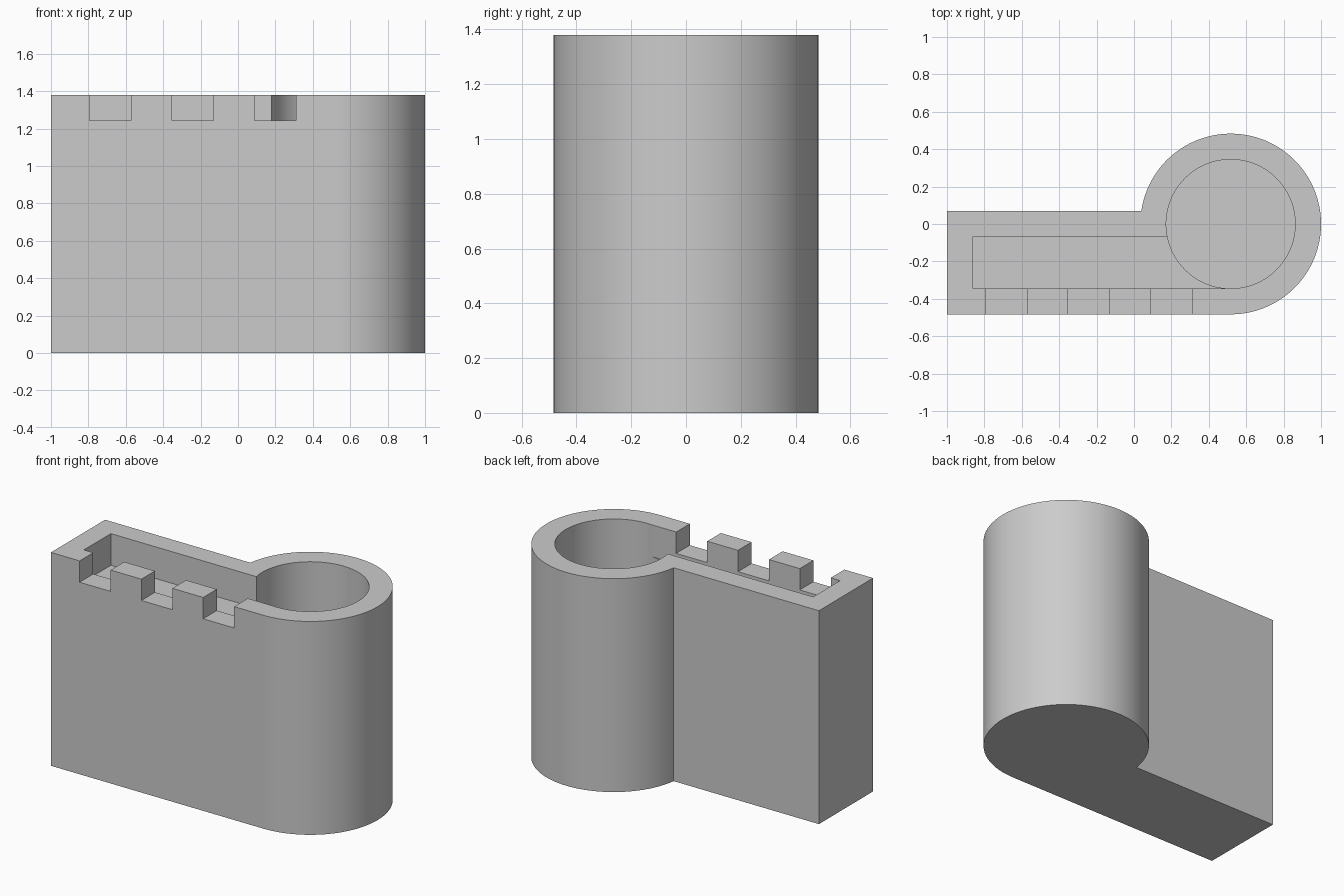
import bpy, bmesh, math

cube = bpy.data.objects.get("Cube")
if cube:
    bpy.data.objects.remove(cube, do_unlink=True)

HEIGHT = 1.38
WALL = 0.138
RADIUS = 0.483
CX = 1 - RADIUS          # axis of the round end
BACK = 0.07              # back face of the straight arm
TRAY_FLOOR = 1.175
NOTCH_FLOOR = HEIGHT - WALL
TOP = HEIGHT + 0.1       # cutters reach above the rim

grey = bpy.data.materials.new("light_grey")
grey.use_nodes = True
grey.diffuse_color = (0.6, 0.6, 0.6, 1)
grey.node_tree.nodes["Principled BSDF"].inputs["Base Color"].default_value = (0.6, 0.6, 0.6, 1)


def arc(radius, start, end, steps):
    """Points along an arc around the axis of the round end."""
    return [(CX + radius * math.cos(start + (end - start) * i / steps),
             radius * math.sin(start + (end - start) * i / steps))
            for i in range(steps + 1)]


def prism(name, outline, z0, z1):
    """Closed upright solid over a counter-clockwise outline."""
    bm = bmesh.new()
    base = bm.faces.new([bm.verts.new((x, y, z0)) for x, y in outline])
    lid = bmesh.ops.extrude_face_region(bm, geom=[base])["geom"]
    bmesh.ops.translate(bm, vec=(0, 0, z1 - z0),
                        verts=[v for v in lid if isinstance(v, bmesh.types.BMVert)])
    bmesh.ops.recalc_face_normals(bm, faces=bm.faces[:])
    mesh = bpy.data.meshes.new(name)
    bm.to_mesh(mesh)
    bm.free()
    mesh.materials.append(grey)
    obj = bpy.data.objects.new(name, mesh)
    bpy.context.collection.objects.link(obj)
    return obj


def rect(x0, x1, y0, y1):
    return [(x0, y0), (x1, y0), (x1, y1), (x0, y1)]


# Outer body: straight arm flowing into the round end
meet = math.pi - math.asin(BACK / RADIUS)
body = prism("holder_body",
             [(-1, BACK), (-1, -RADIUS)] + arc(RADIUS, -math.pi / 2, meet, 120),
             0, HEIGHT)

# Deep round well, shallow tray in the arm, three notches in the front wall
inner = RADIUS - WALL
cutters = [
    prism("well_cutter", arc(inner, 0, 2 * math.pi, 128)[:-1], WALL, TOP),
    prism("tray_cutter", rect(-1 + WALL, CX - 0.03, -inner + 0.001, BACK - WALL), TRAY_FLOOR, TOP),
]
for i in range(3):
    left = -0.795 + 0.442 * i
    cutters.append(prism("notch_cutter", rect(left, left + 0.222, -0.6, -0.3), NOTCH_FLOOR, TOP))

for cutter in cutters:
    cutter.hide_render = True
    mod = body.modifiers.new(cutter.name, 'BOOLEAN')
    mod.operation = 'DIFFERENCE'
    mod.solver = 'EXACT'
    mod.object = cutter

# Apply the cuts and smooth the round walls
bpy.ops.object.select_all(action='DESELECT')
body.select_set(True)
bpy.context.view_layer.objects.active = body
for mod in list(body.modifiers):
    bpy.ops.object.modifier_apply(modifier=mod.name)
for cutter in cutters:
    bpy.data.objects.remove(cutter, do_unlink=True)
bpy.ops.object.shade_smooth_by_angle(angle=math.radians(30))
